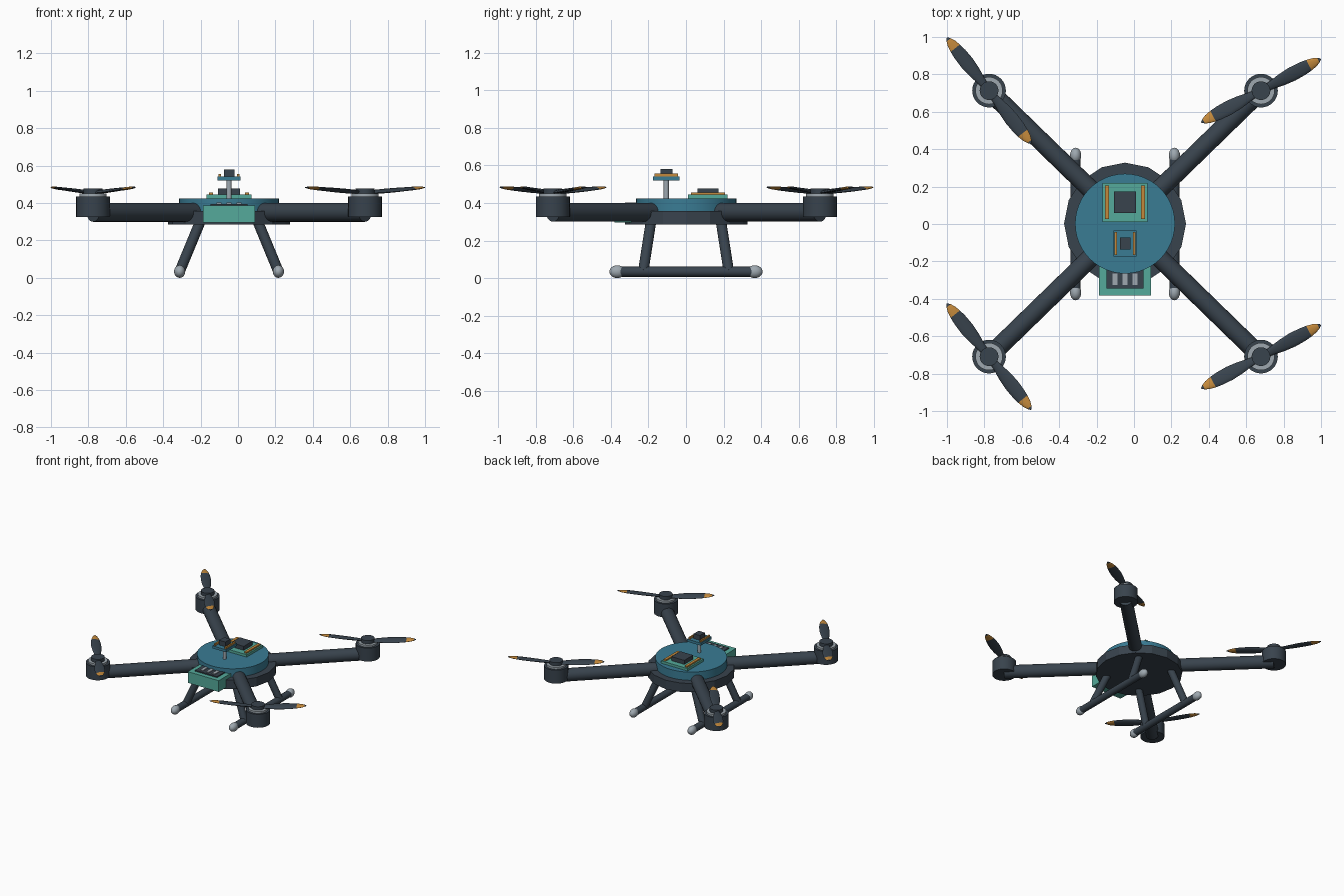
import bpy, bmesh, math
from mathutils import Vector, Matrix

if "Cube" in bpy.data.objects:
    bpy.data.objects.remove(bpy.data.objects["Cube"])

CX, CY = -0.048, 0.002          # centre of the airframe


def mat(name, r, g, b):
    m = bpy.data.materials.new(name)
    m.diffuse_color = (r, g, b, 1)
    m.use_nodes = True
    m.node_tree.nodes["Principled BSDF"].inputs["Base Color"].default_value = m.diffuse_color
    return m


SLATE = mat("dark slate", 0.040, 0.056, 0.074)
BLUE = mat("teal blue", 0.042, 0.200, 0.295)
GREEN = mat("sea green", 0.090, 0.400, 0.325)
ORANGE = mat("amber", 0.560, 0.255, 0.045)
GREY = mat("light grey", 0.340, 0.390, 0.430)


def finish(name, bm, mats, smooth=True):
    bmesh.ops.recalc_face_normals(bm, faces=bm.faces)
    me = bpy.data.meshes.new(name)
    bm.to_mesh(me)
    bm.free()
    ob = bpy.data.objects.new(name, me)
    bpy.context.collection.objects.link(ob)
    for m in mats:
        me.materials.append(m)
    if smooth:
        bpy.ops.object.select_all(action='DESELECT')
        ob.select_set(True)
        bpy.context.view_layer.objects.active = ob
        bpy.ops.object.shade_smooth_by_angle(angle=math.radians(35))
    return ob


def tube(name, a, b, r, m, sides=24, smooth=True):
    """Capped cylinder from point a to point b."""
    a, b = Vector(a), Vector(b)
    d = b - a
    M = Matrix.Translation((a + b) / 2) @ d.to_track_quat('Z', 'Y').to_matrix().to_4x4()
    bm = bmesh.new()
    bmesh.ops.create_cone(bm, cap_ends=True, segments=sides, radius1=r, radius2=r,
                          depth=d.length, matrix=M)
    return finish(name, bm, [m], smooth)


def disc(name, x, y, z0, z1, r, m, sides=32, smooth=True):
    return tube(name, (x, y, z0), (x, y, z1), r, m, sides, smooth)


def box(name, x, y, z0, z1, hx, hy, m):
    bm = bmesh.new()
    bmesh.ops.create_cube(bm, size=1, matrix=Matrix.Translation((x, y, (z0 + z1) / 2))
                          @ Matrix.Diagonal((2 * hx, 2 * hy, z1 - z0, 1)))
    return finish(name, bm, [m], False)


def ellipsoid(name, loc, radii, m):
    bm = bmesh.new()
    bmesh.ops.create_uvsphere(bm, u_segments=20, v_segments=12, radius=1,
                              matrix=Matrix.Translation(loc) @ Matrix.Diagonal((*radii, 1)))
    return finish(name, bm, [m])


def blade(name, x, y, angle):
    """Lofted blade: elliptical sections (radius, half width, half thickness)."""
    secs = [(0.02, 0.018, 0.009), (0.07, 0.024, 0.010), (0.13, 0.034, 0.010),
            (0.19, 0.039, 0.009), (0.25, 0.037, 0.008), (0.29, 0.032, 0.008),
            (0.325, 0.024, 0.007), (0.347, 0.014, 0.005), (0.362, 0.003, 0.002)]
    n, bm, rings = 12, bmesh.new(), []
    M = Matrix.Translation((x, y, 0.455)) @ Matrix.Rotation(angle, 4, 'Z')
    for r, w, t in secs:
        twist = math.radians(14 - 22 * r)
        ring = []
        for i in range(n):
            u = 2 * math.pi * i / n
            p = Matrix.Rotation(twist, 3, 'X') @ Vector((0, w * math.cos(u), t * math.sin(u)))
            ring.append(bm.verts.new(M @ (p + Vector((r, 0, 0.08 * r)))))
        rings.append(ring)
    for k in range(len(rings) - 1):
        for i in range(n):
            j = (i + 1) % n
            f = bm.faces.new((rings[k][i], rings[k][j], rings[k + 1][j], rings[k + 1][i]))
            f.material_index = 1 if k in (5, 6) else 0      # amber tip band
    bm.faces.new(rings[0])
    bm.faces.new(rings[-1])
    finish(name, bm, [SLATE, ORANGE])


# Body: faceted lower hull and round top deck
disc("lower_hull", CX, CY, 0.285, 0.358, 0.326, SLATE, 16, False)
disc("top_deck", CX, CY, 0.355, 0.425, 0.267, BLUE, 48)

# Arms, motors and propellers
for sx, side in ((-1, "left"), (1, "right")):
    for sy, end in ((-1, "front"), (1, "back")):
        tag = f"{end}_{side}"
        x, y = CX + sx * 0.727, CY + sy * 0.711
        tube(f"{tag}_arm", (CX + sx * 0.14, CY + sy * 0.14, 0.35), (x, y, 0.35), 0.05, SLATE)
        disc(f"{tag}_motor", x, y, 0.325, 0.435, 0.09, SLATE)
        disc(f"{tag}_motor_ring", x, y, 0.43, 0.45, 0.073, GREY)
        disc(f"{tag}_propeller_hub", x, y, 0.445, 0.478, 0.05, SLATE)
        a = math.radians(28 if sx > 0 else 128.5)
        blade(f"{tag}_blade_a", x, y, a)
        blade(f"{tag}_blade_b", x, y, a + math.pi)

# Landing gear: skids, end caps and splayed struts
for sx, side in ((-1, "left"), (1, "right")):
    x = CX + sx * 0.264
    tube(f"{side}_skid", (x, -0.37, 0.034), (x, 0.37, 0.034), 0.027, SLATE)
    for sy, end in ((-1, "front"), (1, "back")):
        ellipsoid(f"{end}_{side}_skid_cap", (x, sy * 0.366, 0.034), (0.03, 0.042, 0.034), GREY)
        tube(f"{end}_{side}_strut", (CX + sx * 0.15, sy * 0.185, 0.31),
             (x, sy * 0.228, 0.034), 0.028, SLATE)

# Front sensor box with vent plate
box("front_box", CX, -0.29, 0.295, 0.387, 0.14, 0.092, GREEN)
box("vent_plate", CX, -0.29, 0.385, 0.396, 0.10, 0.056, SLATE)
for i in (-1, 0, 1):
    box(f"vent_bar_{i + 2}", CX + i * 0.054, -0.295, 0.39, 0.402, 0.013, 0.031, GREY)

# Main circuit board on the deck
box("main_board", CX, 0.115, 0.42, 0.445, 0.12, 0.105, GREEN)
box("main_chip", CX, 0.117, 0.44, 0.478, 0.058, 0.057, SLATE)
for s, side in ((-1, "left"), (1, "right")):
    box(f"main_board_{side}_contact", CX + s * 0.097, 0.117, 0.44, 0.456, 0.011, 0.09, ORANGE)

# Raised small board on a mast
disc("mast", CX, -0.105, 0.42, 0.525, 0.014, GREY, 16)
box("mast_board", CX, -0.105, 0.52, 0.541, 0.062, 0.07, BLUE)
box("mast_chip", CX, -0.103, 0.54, 0.58, 0.028, 0.032, SLATE)
for s, side in ((-1, "left"), (1, "right")):
    box(f"mast_board_{side}_contact", CX + s * 0.049, -0.105, 0.54, 0.556, 0.006, 0.062, ORANGE)
